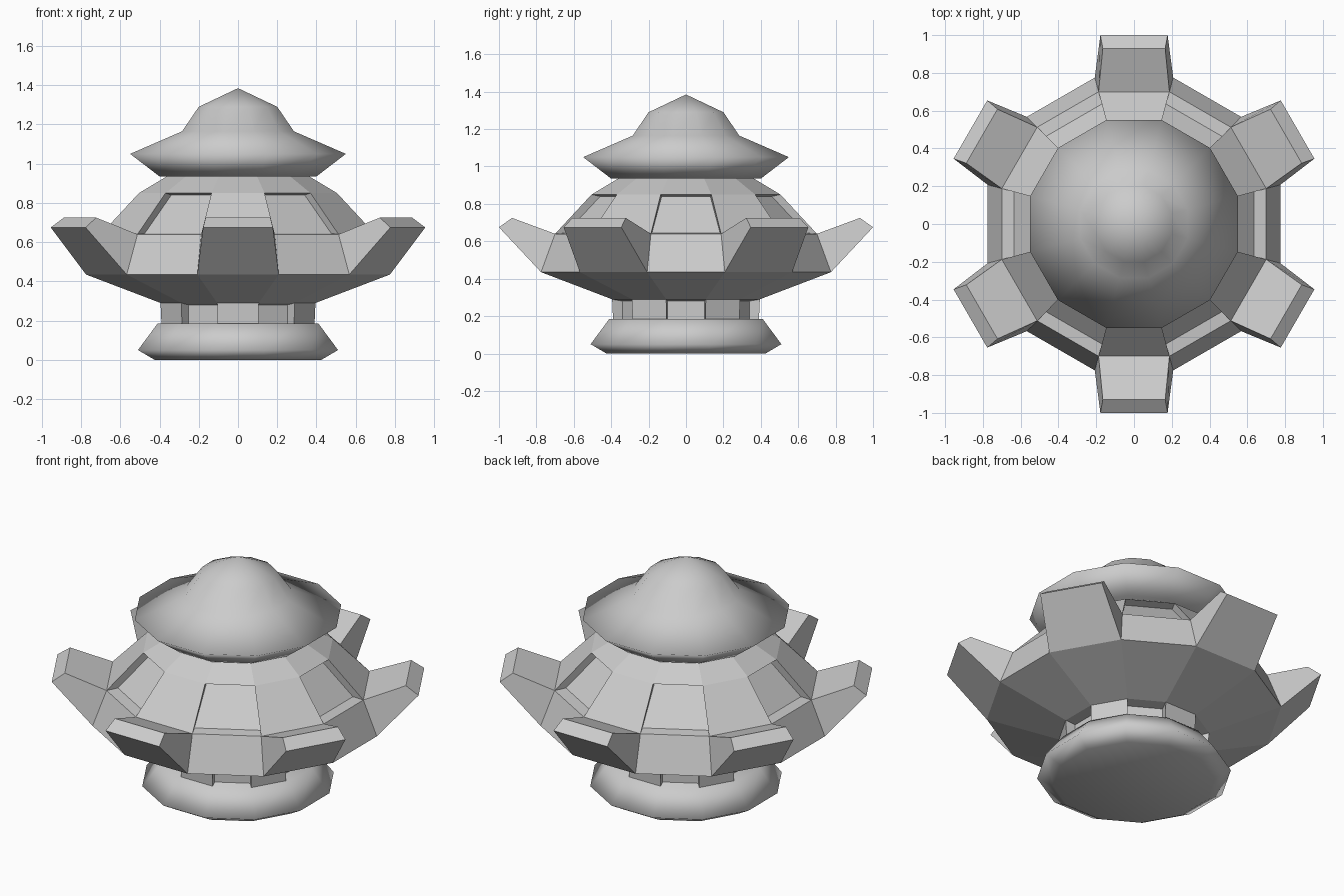
import bpy, bmesh, math

if "Cube" in bpy.data.objects:
    bpy.data.objects.remove(bpy.data.objects["Cube"])

SIDES = 12
HALF = math.radians(15)


def point(r, z, w, a):
    """Point at apothem r, sideways offset w, facing angle a."""
    c, s = math.cos(a), math.sin(a)
    return (r * c - w * s, r * s + w * c, z)


def lathe(bm, profile):
    """Twelve-sided stack of (apothem, z) rings; returns the faces per band."""
    rings = []
    for r, z in profile:
        if r == 0:
            rings.append([bm.verts.new((0, 0, z))] * SIDES)
        else:
            rings.append([bm.verts.new(point(r, z, -r * math.tan(HALF), 2 * HALF * k))
                          for k in range(SIDES)])
    bands = []
    for lo, hi in zip(rings, rings[1:]):
        band = []
        for k in range(SIDES):
            n = (k + 1) % SIDES
            quad = [lo[k], lo[n], hi[n], hi[k]]
            band.append(bm.faces.new(list(dict.fromkeys(quad))))
        bands.append(band)
    bm.faces.new(rings[0][::-1])
    if profile[-1][0] > 0:
        bm.faces.new(rings[-1])
    return bands


def push(bm, face, k, low, high):
    """Extrude a band face to new (apothem, z, half width) edges."""
    new = bmesh.ops.extrude_discrete_faces(bm, faces=[face])["faces"][0]
    a = 2 * HALF * k
    verts = sorted(new.verts, key=lambda v: v.co.z)
    for pair, (r, z, w) in ((verts[:2], low), (verts[2:], high)):
        for v in pair:
            side = -v.co.x * math.sin(a) + v.co.y * math.cos(a)
            v.co = point(r, z, math.copysign(w, side), a)


def finish(bm, name, smooth):
    bmesh.ops.recalc_face_normals(bm, faces=bm.faces[:])
    for f in bm.faces:
        f.smooth = smooth
    mesh = bpy.data.meshes.new(name)
    bm.to_mesh(mesh)
    bm.free()
    obj = bpy.data.objects.new(name, mesh)
    bpy.context.collection.objects.link(obj)


# Round foot
bm = bmesh.new()
lathe(bm, [(0.425, 0), (0.51, 0.05), (0.41, 0.185)])
finish(bm, "foot", True)

# Body: neck, bowl, sloping sides and collar, with arms and recessed panels
bm = bmesh.new()
bands = lathe(bm, [(0.39, 0.18), (0.395, 0.29), (0.775, 0.435),
                   (0.70, 0.64), (0.505, 0.85), (0.355, 0.94)])
neck, bowl, rim, side, collar = bands
for k in range(SIDES):
    if k % 2:
        push(bm, rim[k], k, (1.0, 0.675, 0.178), (0.93, 0.725, 0.165))
    else:
        push(bm, neck[k], k, (0.335, 0.185, 0.098), (0.335, 0.28, 0.098))
        push(bm, side[k], k, (0.635, 0.645, 0.182), (0.455, 0.84, 0.13))
finish(bm, "body", False)

# Pointed cap
bm = bmesh.new()
lathe(bm, [(0.40, 0.935), (0.55, 1.05), (0.285, 1.165), (0.20, 1.29), (0, 1.385)])
finish(bm, "cap", True)
